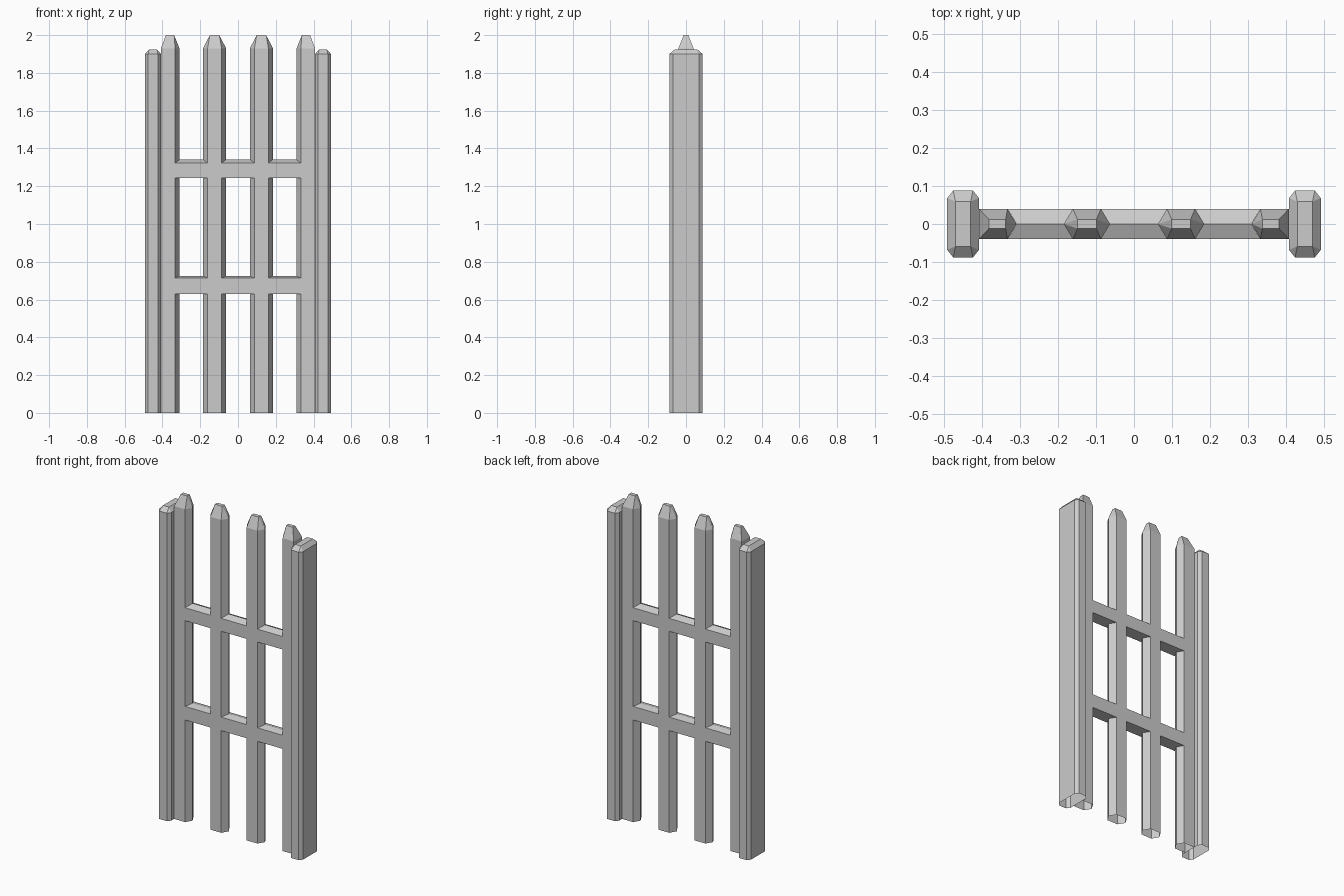
import bpy, bmesh

if "Cube" in bpy.data.objects:
    bpy.data.objects.remove(bpy.data.objects["Cube"])


def make_object(name, verts, faces):
    mesh = bpy.data.meshes.new(name)
    bm = bmesh.new()
    vs = [bm.verts.new(v) for v in verts]
    for f in faces:
        bm.faces.new([vs[i] for i in f])
    bmesh.ops.recalc_face_normals(bm, faces=bm.faces)
    bm.to_mesh(mesh)
    bm.free()
    obj = bpy.data.objects.new(name, mesh)
    bpy.context.collection.objects.link(obj)
    return obj


def stake(name, outline, z_shoulder, tip, z_top, links):
    """Open-bottomed shaft with a tip rectangle; links[i] = tip corner above outline point i."""
    n = len(outline)
    verts = [(x, y, 0) for x, y in outline]
    verts += [(x, y, z_shoulder) for x, y in outline]
    verts += [(x, y, z_top) for x, y in tip]
    faces = [tuple(range(2 * n, 2 * n + 4))]
    for i in range(n):
        j = (i + 1) % n
        faces.append((i, j, n + j, n + i))
        a, b = 2 * n + links[i], 2 * n + links[j]
        faces.append((n + i, n + j, b, a) if a != b else (n + i, n + j, a))
    # points midway along a tip side also need the triangle to the next corner
    for i in range(n):
        if outline[i][1] == 0:
            k = links[i]
            nxt = links[(i + 1) % n]
            prv = links[i - 1]
            other = nxt if nxt != k else prv
            for f in list(faces):
                if len(f) == 4 and f[0] >= n and n + i in f and f[0] != 2 * n:
                    faces.remove(f)
                    j = (i + 1) % n
                    faces += [(n + i, 2 * n + other, 2 * n + k),
                              (n + i, n + j, 2 * n + other)]
    return make_object(name, verts, faces)


def rect(cx, hx, hy):
    return [(cx - hx, -hy), (cx + hx, -hy), (cx + hx, hy), (cx - hx, hy)]


# Chamfered end posts
for side, s in (("left", -1), ("right", 1)):
    c = s * 0.45
    pts = [(-.042, -.068), (-.026, -.088), (.026, -.088), (.042, -.068),
           (.042, .068), (.026, .088), (-.026, .088), (-.042, .068)]
    stake(side + "_post", [(c + x, y) for x, y in pts], 1.9,
          rect(c, .02, .059), 1.925, [0, 0, 1, 1, 2, 2, 3, 3])

# Hexagonal middle pickets
for side, c in (("left", -.124), ("right", .124)):
    pts = [(-.037, -.04), (.037, -.04), (.061, 0), (.037, .04), (-.037, .04), (-.061, 0)]
    stake(side + "_middle_picket", [(c + x, y) for x, y in pts], 1.93,
          rect(c, .025, .012), 2.0, [0, 1, 1, 2, 3, 3])

# Outer pickets, flat against the posts
for side, s in (("left", -1), ("right", 1)):
    pts = [(-.408, -.04), (-.333, -.04), (-.31, 0), (-.333, .04), (-.408, .04)]
    tip = rect(-.36, .022, .012)
    stake(side + "_outer_picket", [(-s * x, y) for x, y in pts], 1.93,
          [(-s * x, y) for x, y in tip], 2.0, [0, 1, 1, 2, 3])

# Rail pieces with ridged tops, fitted between the picket faces
gaps = [(-.333, -.161), (-.087, .087), (.161, .333)]
for level, z0, z1, z2 in (("lower", .63, .714, .725), ("upper", 1.243, 1.323, 1.341)):
    for k, (xl, xr) in enumerate(gaps):
        section = [(-.04, z0, 0), (0, z0, .024), (.04, z0, 0),
                   (.04, z1, 0), (0, z2, .024), (-.04, z1, 0)]
        verts = [(xl + d, y, z) for y, z, d in section]
        verts += [(xr - d, y, z) for y, z, d in section]
        faces = [(i, (i + 1) % 6, (i + 1) % 6 + 6, i + 6) for i in range(6)]
        make_object(f"{level}_rail_{k + 1}", verts, faces)
